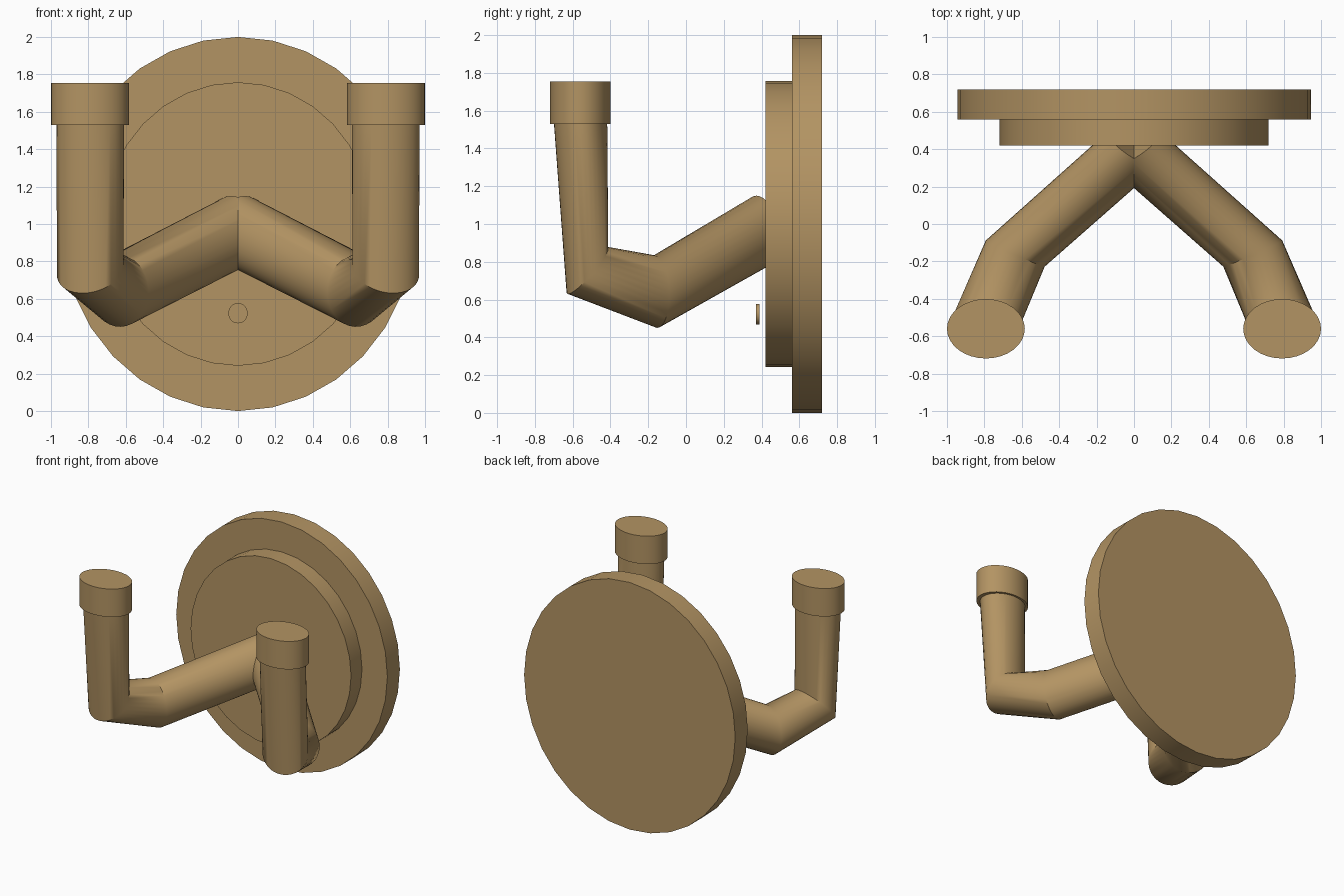
import bpy, bmesh, math
from mathutils import Vector, Matrix

if "Cube" in bpy.data.objects:
    bpy.data.objects.remove(bpy.data.objects["Cube"])

SIDES = 32
SQUASH = Vector((0.945, 0.735, 1.0))   # round sections are slightly squashed

wood = bpy.data.materials.new("tan wood")
wood.diffuse_color = (0.45, 0.295, 0.125, 1)
wood.use_nodes = True
wood.node_tree.nodes["Principled BSDF"].inputs["Base Color"].default_value = wood.diffuse_color


def finish(name, bm):
    bmesh.ops.recalc_face_normals(bm, faces=bm.faces)
    mesh = bpy.data.meshes.new(name)
    bm.to_mesh(mesh)
    bm.free()
    mesh.materials.append(wood)
    obj = bpy.data.objects.new(name, mesh)
    bpy.context.collection.objects.link(obj)
    bpy.ops.object.select_all(action='DESELECT')
    obj.select_set(True)
    bpy.context.view_layer.objects.active = obj
    bpy.ops.object.shade_smooth_by_angle(angle=math.radians(40))
    return obj


def disc(name, center, size, facing_front):
    """Elliptical cylinder with full x, y, z size."""
    bm = bmesh.new()
    bmesh.ops.create_cone(bm, cap_ends=True, segments=SIDES,
                          radius1=0.5, radius2=0.5, depth=1)
    turn = Matrix.Rotation(math.pi / 2, 4, 'X') if facing_front else Matrix()
    bm.transform(Matrix.Translation(center) @ Matrix.Diagonal((*size, 1)) @ turn)
    return finish(name, bm)


def tube(name, path, radius):
    """Capped tube whose rings lie on the bisecting plane at each bend."""
    pts = [Vector([c / s for c, s in zip(p, SQUASH)]) for p in path]
    dirs = [(b - a).normalized() for a, b in zip(pts, pts[1:])]
    tangents = ([dirs[0]] + [(a + b).normalized() for a, b in zip(dirs, dirs[1:])]
                + [dirs[-1]])
    u = tangents[0].orthogonal().normalized()
    bm, rings, last = bmesh.new(), [], tangents[0]
    for p, t in zip(pts, tangents):
        u = last.rotation_difference(t) @ u
        v, last = t.cross(u), t
        ring = []
        for i in range(SIDES):
            a = 2 * math.pi * i / SIDES
            ring.append(bm.verts.new((p + radius * (math.cos(a) * u + math.sin(a) * v)) * SQUASH))
        rings.append(ring)
    for r0, r1 in zip(rings, rings[1:]):
        for i in range(SIDES):
            j = (i + 1) % SIDES
            bm.faces.new((r0[i], r0[j], r1[j], r1[i]))
    bm.faces.new(rings[0])
    bm.faces.new(rings[-1])
    return finish(name, bm)


# wall plates
disc("back_plate", (0, 0.64, 1.0), (1.89, 0.16, 2.0), True)
disc("front_plate", (0, 0.49, 1.0), (1.436, 0.14, 1.516), True)

# small screw head below the arms
disc("screw_head", (0, 0.38, 0.523), (0.104, 0.02, 0.108), True)

# mirrored arms with end caps
for side, s in (("left", -1), ("right", 1)):
    tube(side + "_arm", [(0, 0.405, 0.967), (s * 0.635, -0.158, 0.642),
                         (s * 0.79, -0.522, 0.755), (s * 0.79, -0.558, 1.54)], 0.192)
    disc(side + "_cap", (s * 0.792, -0.56, 1.642), (0.416, 0.318, 0.226), False)
